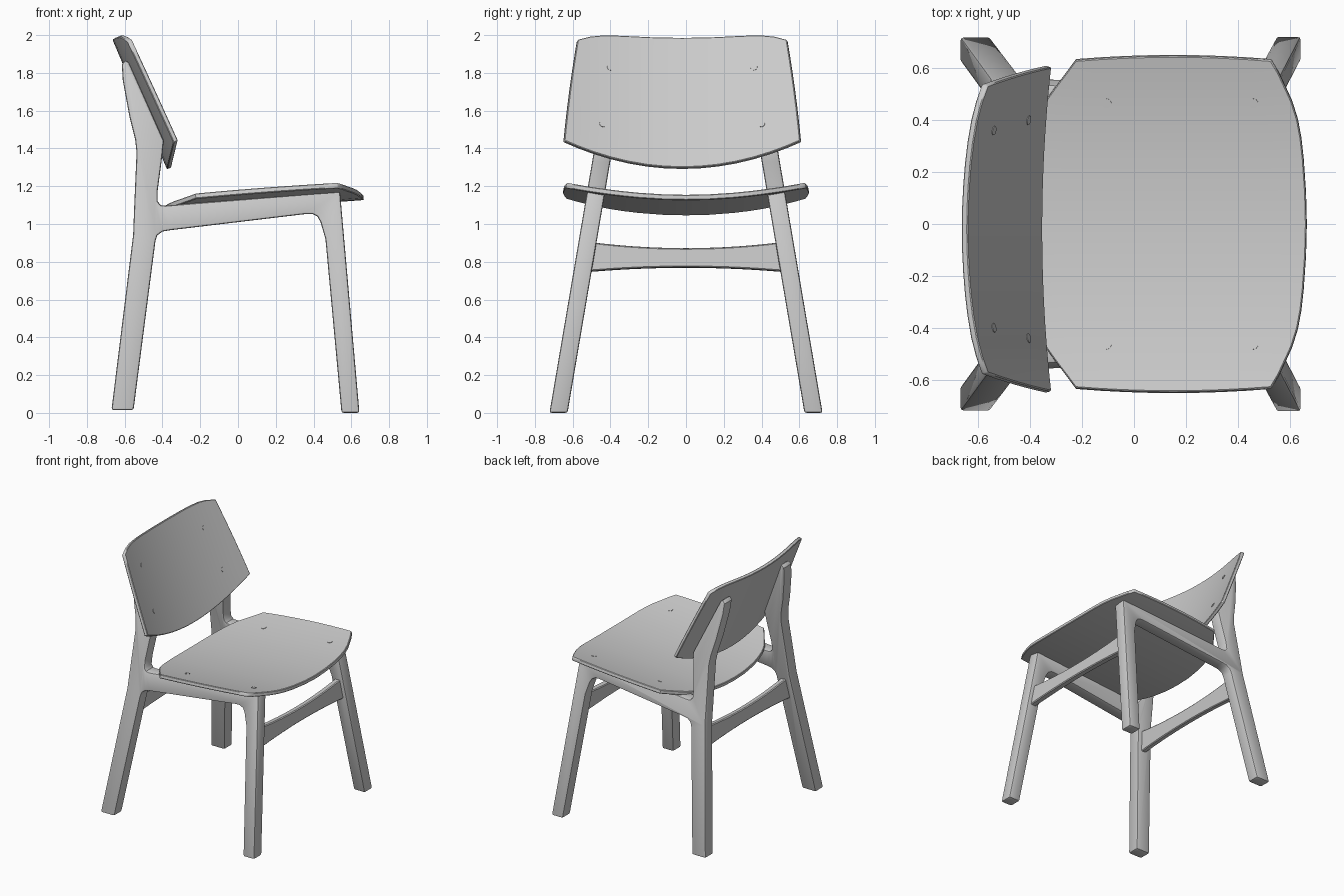
import bpy, bmesh, math
from mathutils import Vector

if "Cube" in bpy.data.objects:
    bpy.data.objects.remove(bpy.data.objects["Cube"])

mat = bpy.data.materials.new("plain grey")
mat.diffuse_color = (0.6, 0.6, 0.6, 1)
mat.use_nodes = True
mat.node_tree.nodes["Principled BSDF"].inputs["Base Color"].default_value = mat.diffuse_color


def finish(ob):
    """Apply modifiers, shade smooth with sharp corners, give the material."""
    bpy.ops.object.select_all(action='DESELECT')
    ob.select_set(True)
    bpy.context.view_layer.objects.active = ob
    bpy.ops.object.convert(target='MESH')
    bpy.ops.object.shade_smooth_by_angle(angle=math.radians(35))
    ob.data.materials.clear()
    ob.data.materials.append(mat)


def make(name, verts, faces):
    me = bpy.data.meshes.new(name)
    me.from_pydata(verts, [], faces)
    ob = bpy.data.objects.new(name, me)
    bpy.context.collection.objects.link(ob)
    return ob


def plate(name, rows, thickness, offset, bevel):
    """Curved sheet from a grid of points, thickened into a board."""
    n = len(rows[0])
    verts = [p for r in rows for p in r]
    faces = [(i * n + j, i * n + j + 1, (i + 1) * n + j + 1, (i + 1) * n + j)
             for i in range(len(rows) - 1) for j in range(n - 1)]
    ob = make(name, verts, faces)
    s = ob.modifiers.new("thick", 'SOLIDIFY')
    s.thickness, s.offset, s.use_even_offset = thickness, offset, True
    b = ob.modifiers.new("soft", 'BEVEL')
    b.width, b.segments, b.limit_method = bevel, 1, 'ANGLE'
    b.angle_limit = math.radians(50)
    finish(ob)


# Side frames: legs, rail and back post in one profile (x, z), leaning inward
profile = [(-0.67, 0.015), (-0.553, 0.015), (-0.437, 0.91), (-0.427, 0.94),
           (-0.40, 0.96), (-0.36, 0.967), (0.36, 1.053), (0.395, 1.053),
           (0.42, 1.04), (0.437, 1.01), (0.463, 0.92), (0.548, 0.0),
           (0.643, 0.0), (0.54, 1.172), (-0.23, 1.11), (-0.385, 1.097),
           (-0.41, 1.10), (-0.425, 1.12), (-0.425, 1.18), (-0.405, 1.33),
           (-0.393, 1.44), (-0.575, 1.85), (-0.595, 1.87), (-0.615, 1.845),
           (-0.61, 1.76), (-0.575, 1.57), (-0.545, 1.45), (-0.537, 1.38),
           (-0.55, 1.08), (-0.555, 0.945)]
n = len(profile)
verts = [(x, 0.675 - 0.17 * z + d, z) for d in (-0.048, 0.048) for x, z in profile]
faces = [tuple(range(n)), tuple(range(2 * n - 1, n - 1, -1))]
faces += [(i, i + n, (i + 1) % n + n, (i + 1) % n) for i in range(n)]
frame = make("side_frames", verts, faces)
bm = bmesh.new()
bm.from_mesh(frame.data)
bmesh.ops.recalc_face_normals(bm, faces=bm.faces)
bm.to_mesh(frame.data)
bm.free()
b = frame.modifiers.new("round", 'BEVEL')
b.width, b.segments, b.limit_method = 0.012, 2, 'ANGLE'
b.angle_limit = math.radians(50)
m = frame.modifiers.new("mirror", 'MIRROR')
m.use_axis = (False, True, False)
finish(frame)


# Seat: dished sheet between a back and a front outline
def seat_z(x, y):
    return 1.105 + 0.075 * x + 0.075 * (y / 0.635) ** 2


half = [(0, -0.42, 0.664), (0.12, -0.417, 0.661), (0.25, -0.405, 0.652),
        (0.33, -0.39, 0.643), (0.40, -0.372, 0.63), (0.47, -0.343, 0.608),
        (0.52, -0.308, 0.585), (0.58, -0.262, 0.557), (0.63, -0.225, 0.527)]
outline = [(-y, a, c) for y, a, c in half[:0:-1]] + half
rows = []
for y, a, c in outline:
    row = []
    for j in range(9):
        t = j / 8
        yy = y * (1 + 0.1 * t * (1 - t) * (abs(y) / 0.63) ** 4)
        x = a + (c - a) * t
        row.append((x, yy, seat_z(x, yy)))
    rows.append(row)
plate("seat", rows, 0.028, -1, 0.004)


# Backrest: leaning sheet, curved forward at both sides
def back_x(y, z):
    return -0.642 + 0.42 * (1.99 - z) + 0.087 * (y / 0.6) ** 2


tops = [(0, 1.987), (0.15, 1.988), (0.3, 1.99), (0.45, 1.994), (0.6, 1.998),
        (0.75, 2.0), (0.88, 1.993), (1, 1.976)]
tops = tops[::-1] + [(-s, z) for s, z in tops[1:]]
rows = []
for s, top in tops:
    low = 1.30 + 0.142 * s * s
    row = []
    for j in range(7):
        t = j / 6
        y = s * (0.624 - 0.071 * t + 0.02 * t * (1 - t))
        z = low + (top - low) * t
        row.append((back_x(y, z), y - 0.02, z))
    rows.append(row)
plate("backrest", rows, 0.026, -1, 0.004)

# Cross rails between the legs, waisted in the middle and leaning with the legs
for name, x0, lean in (("front_cross_rail", 0.52, -0.09), ("rear_cross_rail", -0.505, 0.13)):
    rows = []
    for i in range(15):
        y = -0.52 + 1.04 * i / 14
        k = (y / 0.49) ** 2
        rows.append([(x0 + lean * (z - 0.82), y, z)
                     for z in (0.77 - 0.02 * k, 0.87 + 0.03 * k)])
    plate(name, rows, 0.045, 0, 0.006)


# Small screw plugs, almost flush with the boards
def plug(name, pos, normal):
    bpy.ops.mesh.primitive_cylinder_add(vertices=16, radius=0.018, depth=0.006, location=pos)
    ob = bpy.context.object
    ob.name = name
    ob.rotation_euler = Vector(normal).to_track_quat('Z', 'Y').to_euler()
    finish(ob)


for side in (-1, 1):
    for x in (-0.105, 0.46):
        y = 0.465 * side
        plug("seat_plug", (x, y, seat_z(x, y)), (-0.075, -0.372 * y, 1))
    for y, z in ((0.38, 1.83), (0.42, 1.53)):
        y *= side
        plug("backrest_plug", (back_x(y, z), y - 0.02, z), (1, -0.483 * y, 0.42))
